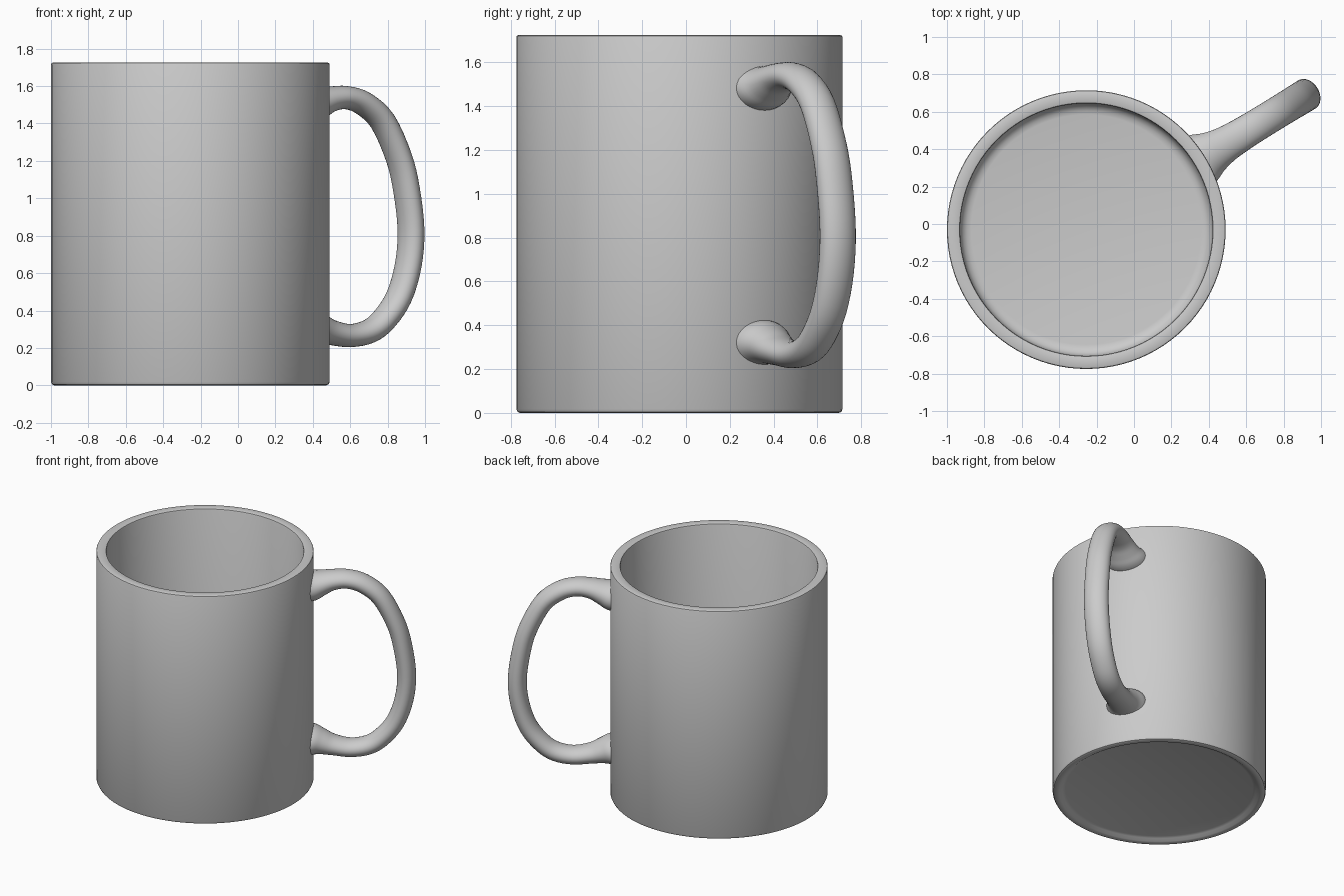
import bpy, bmesh, math
from mathutils import Vector

if "Cube" in bpy.data.objects:
    bpy.data.objects.remove(bpy.data.objects["Cube"])

CX, CY = -0.255, -0.03
ANGLE = math.radians(31.5)


def finish(name, bm, angle):
    bmesh.ops.recalc_face_normals(bm, faces=bm.faces)
    mesh = bpy.data.meshes.new(name)
    bm.to_mesh(mesh)
    bm.free()
    ob = bpy.data.objects.new(name, mesh)
    bpy.context.collection.objects.link(ob)
    ob.location = (CX, CY, 0)
    bpy.context.view_layer.objects.active = ob
    ob.select_set(True)
    bpy.ops.object.shade_smooth_by_angle(angle=math.radians(angle))
    ob.select_set(False)
    return ob


def skin(rings):
    """Bridge closed rings of points and cap both ends."""
    bm = bmesh.new()
    loops = [[bm.verts.new(p) for p in ring] for ring in rings]
    n = len(loops[0])
    for a, b in zip(loops, loops[1:]):
        for i in range(n):
            j = (i + 1) % n
            bm.faces.new((a[i], a[j], b[j], b[i]))
    bm.faces.new(loops[0][::-1])
    bm.faces.new(loops[-1])
    return bm


def smooth_path(pts, steps):
    """Catmull-Rom interpolation of the control points."""
    p = [Vector(q) for q in pts]
    p = [2 * p[0] - p[1]] + p + [2 * p[-1] - p[-2]]
    out = []
    for a, b, c, d in zip(p, p[1:], p[2:], p[3:]):
        for k in range(steps):
            t = k / steps
            out.append(0.5 * (2 * b + (c - a) * t + (2 * a - 5 * b + 4 * c - d) * t**2
                              + (3 * b - a - 3 * c + d) * t**3))
    return out + [p[-2]]


# Cup: lathed profile from the recessed underside, over the rim, to the floor
profile = [(0.655, 0.025), (0.675, 0.018), (0.695, 0.004), (0.71, 0.0), (0.728, 0.0),
           (0.739, 0.005), (0.745, 0.018), (0.745, 1.715), (0.742, 1.722), (0.735, 1.725),
           (0.685, 1.725), (0.678, 1.722), (0.675, 1.715), (0.675, 0.15)]
profile += [(0.615 + 0.06 * math.cos(t), 0.15 - 0.06 * math.sin(t))
            for t in (math.pi / 8 * k for k in range(1, 5))]
N = 96
cup = skin([[(r * math.cos(2 * math.pi * i / N), r * math.sin(2 * math.pi * i / N), z)
             for i in range(N)] for r, z in profile])
finish("cup", cup, 35)

# Handle: elliptical section swept along a loop; (distance out, z, half depth, half width)
stations = [(0.70, 1.485, 0.112, 0.152), (0.745, 1.487, 0.102, 0.138), (0.80, 1.505, 0.085, 0.114),
            (0.88, 1.53, 0.068, 0.096), (0.98, 1.538, 0.062, 0.088), (1.09, 1.505, 0.064, 0.086),
            (1.207, 1.41, 0.065, 0.086), (1.307, 1.22, 0.065, 0.087), (1.355, 1.05, 0.065, 0.088),
            (1.384, 0.83, 0.065, 0.088), (1.366, 0.64, 0.065, 0.088), (1.307, 0.47, 0.065, 0.087),
            (1.213, 0.35, 0.065, 0.086), (1.12, 0.288, 0.064, 0.086), (1.00, 0.266, 0.062, 0.088),
            (0.88, 0.283, 0.068, 0.096), (0.80, 0.305, 0.085, 0.114), (0.745, 0.318, 0.102, 0.138),
            (0.70, 0.32, 0.112, 0.152)]
path = smooth_path(stations, 4)
out_dir = Vector((math.cos(ANGLE), math.sin(ANGLE), 0))
side = Vector((-math.sin(ANGLE), math.cos(ANGLE), 0))
up = Vector((0, 0, 1))
rings = []
for k, s in enumerate(path):
    a, b = path[max(k - 1, 0)], path[min(k + 1, len(path) - 1)]
    tangent = (out_dir * (b[0] - a[0]) + up * (b[1] - a[1])).normalized()
    normal = tangent.cross(side)
    centre = out_dir * s[0] + up * s[1]
    rings.append([centre + normal * s[2] * math.cos(t) + side * s[3] * math.sin(t)
                  for t in (2 * math.pi * i / 32 for i in range(32))])
finish("handle", skin(rings), 60)
